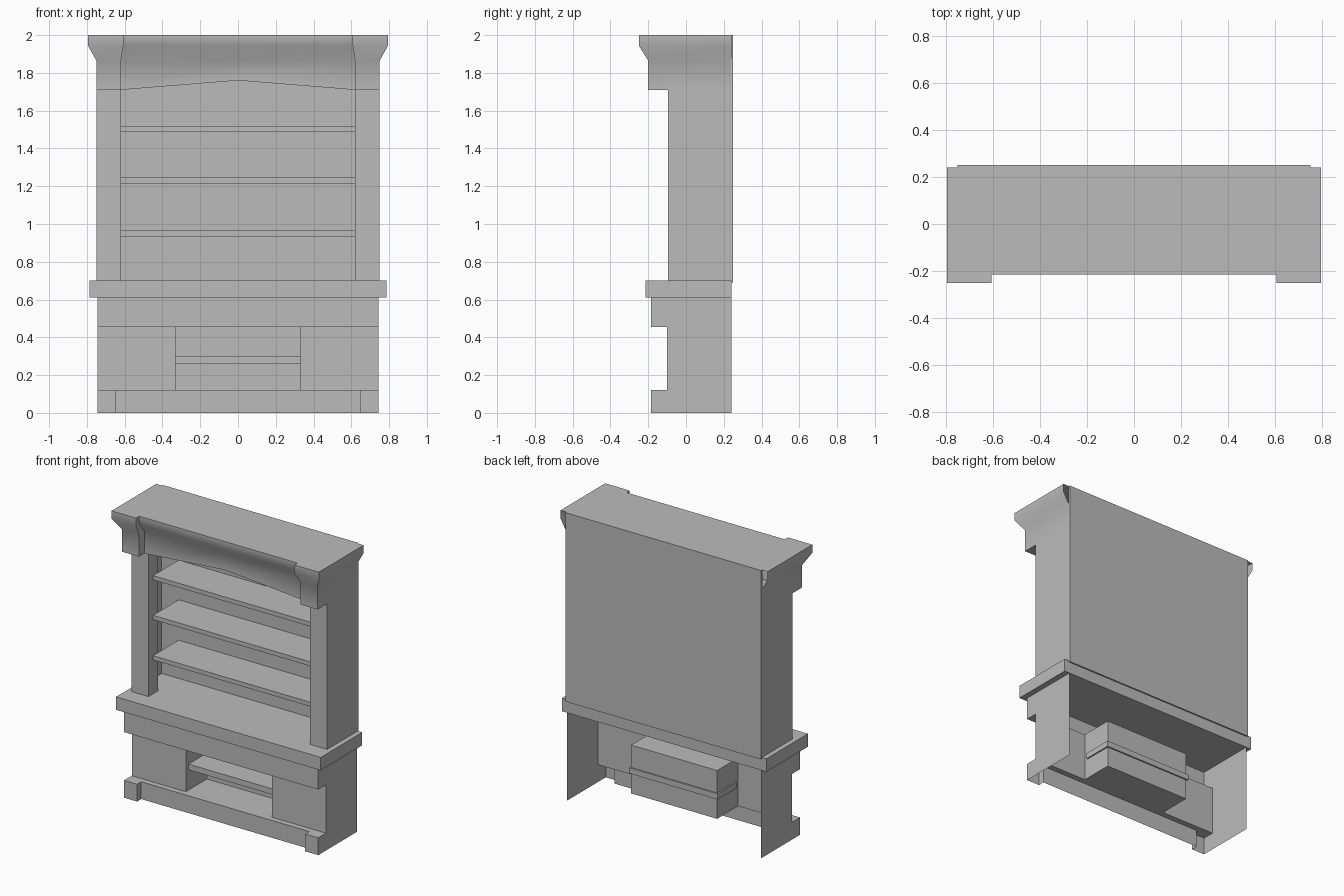
import bpy, math

if "Cube" in bpy.data.objects:
    bpy.data.objects.remove(bpy.data.objects["Cube"], do_unlink=True)

grey = bpy.data.materials.new("plain_grey")
grey.use_nodes = True
COL = (0.5, 0.5, 0.5, 1)
grey.diffuse_color = COL
grey.node_tree.nodes["Principled BSDF"].inputs["Base Color"].default_value = COL


def make(name, verts, faces):
    me = bpy.data.meshes.new(name)
    me.from_pydata(verts, [], faces)
    me.materials.append(grey)
    ob = bpy.data.objects.new(name, me)
    bpy.context.collection.objects.link(ob)
    return ob


def box(name, x0, x1, y0, y1, z0, z1, skip=()):
    """Box whose named sides can be left open."""
    v = [(x, y, z) for x in (x0, x1) for y in (y0, y1) for z in (z0, z1)]
    sides = dict(left=(0, 1, 3, 2), right=(4, 6, 7, 5), front=(0, 4, 5, 1),
                 back=(2, 3, 7, 6), bottom=(0, 2, 6, 4), top=(1, 5, 7, 3))
    return make(name, v, [f for k, f in sides.items() if k not in skip])


def loft(name, rings, cap_top=False):
    """Join open rings of points, from bottom to top."""
    n = len(rings[0])
    faces = [(r * n + i, r * n + i + 1, (r + 1) * n + i + 1, (r + 1) * n + i)
             for r in range(len(rings) - 1) for i in range(n - 1)]
    if cap_top:
        faces.append(tuple(range((len(rings) - 1) * n, len(rings) * n)))
    return make(name, [p for r in rings for p in r], faces)


BACK, W = 0.24, 0.745
FRONT, PANEL = -0.185, -0.1
Z_BASE, Z_FRIEZE, Z_COUNTER, Z_TOP = 0.12, 0.455, 0.61, 0.70
NICHE = 0.33

# Lower cabinet: open-backed shell
side = [(BACK, 0), (FRONT, 0), (FRONT, Z_BASE), (PANEL, Z_BASE), (PANEL, Z_FRIEZE),
        (FRONT, Z_FRIEZE), (FRONT, Z_COUNTER), (BACK, Z_COUNTER)]
for s, tag in ((1, "left"), (-1, "right")):
    make("lower_side_" + tag, [(s * W, y, z) for y, z in side],
         [tuple(range(len(side)))[::-s]])
    xs = sorted((s * NICHE, s * W))
    make("lower_front_" + tag,
         [(x, PANEL, z) for z in (Z_BASE, Z_FRIEZE) for x in xs], [(0, 1, 3, 2)])
loft("frieze", [[(-W, y, z), (W, y, z)] for y, z in
                ((PANEL, Z_FRIEZE), (FRONT, Z_FRIEZE), (FRONT, Z_COUNTER))])

# Plinth with projecting corner blocks
RECESS = -0.14
plan = [(-W, PANEL), (-W, FRONT), (-0.645, FRONT), (-0.645, RECESS),
        (0.645, RECESS), (0.645, FRONT), (W, FRONT), (W, PANEL)]
loft("plinth", [[(x, y, z) for x, y in plan] for z in (0, Z_BASE)], cap_top=True)

# Niche and its shelf
box("niche", -NICHE, NICHE, PANEL, 0.13, Z_BASE, Z_FRIEZE, skip=("front",))
box("niche_shelf", -NICHE - 0.01, NICHE + 0.01, -0.07, 0.14, 0.26, 0.30)

# Counter
box("counter", -0.785, 0.785, -0.215, BACK, Z_COUNTER, Z_TOP)

# Upper cabinet
XI, XO, PILLAR, INNER, Z_HEAD = 0.62, 0.75, -0.095, 0.01, 1.71
for s, tag in ((1, "left"), (-1, "right")):
    plan = [(XO, BACK), (XO, PILLAR), (XI, PILLAR), (XI, INNER)][::-s]
    loft("pillar_" + tag, [[(s * x, y, z) for x, y in plan] for z in (Z_TOP, Z_HEAD)])
for i, z in enumerate((0.935, 1.215, 1.49)):
    box("shelf_%d" % (i + 1), -XI, XI, -0.046, BACK, z, z + 0.03)
box("back_panel", -XO, XO, 0.235, 0.25, 0.69, 2.0)


# Cornice: arched header between two corner blocks, flaring to the top
def ring(z, xi, xo, yb, yh, rise=0):
    half = [(xo, BACK, z), (xo, yb, z), (xi, yb, z), (xi, yh, z)]
    return [(-x, y, h) for x, y, h in half] + [(0, yh, z + rise)] + half[::-1]


cornice = loft("cornice", [ring(Z_HEAD, XI, XO, -0.2, RECESS, 0.05),
                           ring(1.865, XI, XO, -0.2, RECESS),
                           ring(1.945, 0.607, 0.795, -0.25, -0.215),
                           ring(2.0, 0.607, 0.795, -0.25, -0.215)], cap_top=True)

# Undersides of the corner blocks and the arch
for s, tag in ((1, "left"), (-1, "right")):
    make("block_underside_" + tag,
         [(s * x, y, Z_HEAD) for x, y in ((XI, -0.2), (XO, -0.2), (XO, PILLAR), (XI, PILLAR))],
         [(0, 1, 2, 3)[::-s]])
loft("arch_underside", [[(-XI, y, Z_HEAD), (0, y, Z_HEAD + 0.05), (XI, y, Z_HEAD)]
                        for y in (INNER, RECESS)])

bpy.ops.object.select_all(action="DESELECT")
cornice.select_set(True)
bpy.context.view_layer.objects.active = cornice
bpy.ops.object.shade_smooth_by_angle(angle=math.radians(50))
